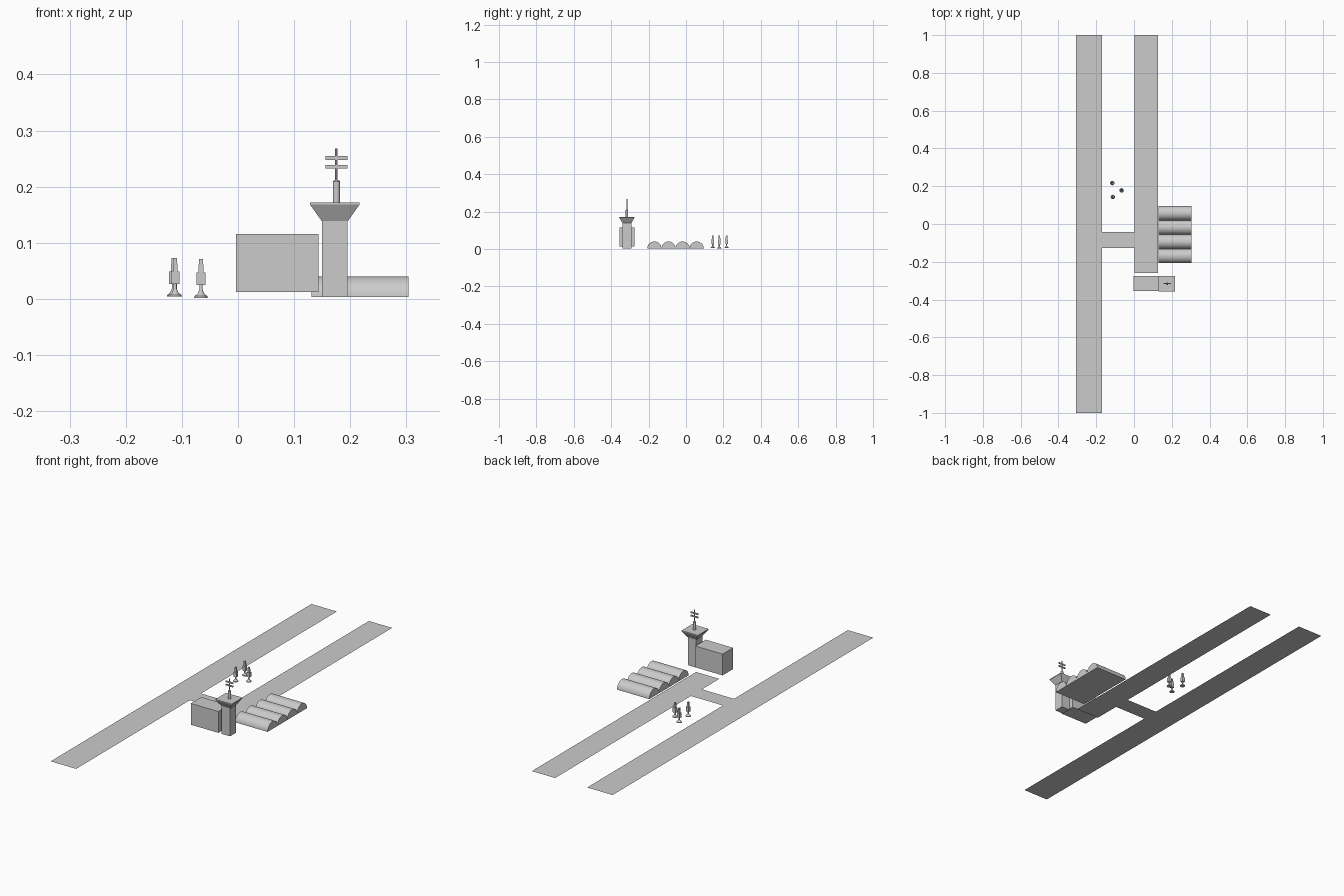
import bpy, bmesh, math

if "Cube" in bpy.data.objects:
    bpy.data.objects.remove(bpy.data.objects["Cube"])


def make(name, verts, faces, smooth=False):
    me = bpy.data.meshes.new(name)
    me.from_pydata(verts, [], faces)
    bm = bmesh.new()
    bm.from_mesh(me)
    if any(len(e.link_faces) > 1 for e in bm.edges):
        bmesh.ops.recalc_face_normals(bm, faces=bm.faces[:])
    bm.to_mesh(me)
    bm.free()
    ob = bpy.data.objects.new(name, me)
    bpy.context.collection.objects.link(ob)
    if smooth:
        bpy.ops.object.select_all(action='DESELECT')
        ob.select_set(True)
        bpy.context.view_layer.objects.active = ob
        bpy.ops.object.shade_smooth_by_angle(angle=math.radians(35))
    return ob


def sheet(name, x0, x1, y0, y1, z=0.0):
    return make(name, [(x0, y0, z), (x1, y0, z), (x1, y1, z), (x0, y1, z)], [(0, 1, 2, 3)])


def stack(name, rings, smooth=False):
    """Skin a list of equal-length vertex rings and cap both ends."""
    n = len(rings[0])
    verts = [v for r in rings for v in r]
    faces = [tuple(range(n))[::-1], tuple(range(n * (len(rings) - 1), n * len(rings)))]
    for k in range(len(rings) - 1):
        for i in range(n):
            j = (i + 1) % n
            faces.append((k * n + i, k * n + j, k * n + n + j, k * n + n + i))
    return make(name, verts, faces, smooth)


def square_stack(name, cx, cy, levels):
    # levels: (half x, half y, z)
    return stack(name, [[(cx + sx * hx, cy + sy * hy, z) for sx, sy in
                         ((-1, -1), (1, -1), (1, 1), (-1, 1))] for hx, hy, z in levels])


def lathe(name, cx, cy, profile, n=12, smooth=False):
    return stack(name, [[(cx + r * math.cos(math.tau * i / n), cy + r * math.sin(math.tau * i / n), z)
                         for i in range(n)] for r, z in profile], smooth)


# Paved strips
sheet("main_runway", -0.306, -0.169, -1, 1)
sheet("parallel_runway", 0.003, 0.128, -0.26, 1)
sheet("taxiway_link", -0.169, 0.003, -0.127, -0.042)

# Row of barrel-roofed hangars
pitch, seg = 0.0755, 24
for k in range(4):
    cy, r = -0.207 + pitch * (k + 0.5), pitch / 2
    stack(f"hangar_{k + 1}",
          [[(x, cy + r * math.cos(math.pi * i / seg), 0.003 + 0.037 * math.sin(math.pi * i / seg))
            for i in range(seg + 1)] for x in (0.131, 0.304)], True)

# Terminal block
square_stack("terminal", 0.070, -0.316, [(0.0735, 0.040, 0.0125), (0.0735, 0.040, 0.116)])

# Control tower with flared cab
tx, ty = 0.1725, -0.316
square_stack("tower_shaft", tx, ty, [(0.0225, 0.0235, 0.003), (0.0225, 0.0235, 0.139)])
square_stack("tower_cab", tx, ty, [(0.0235, 0.024, 0.139), (0.044, 0.041, 0.168), (0.044, 0.041, 0.172)])

# Antenna
ax = 0.1755
lathe("antenna_base", ax, ty, [(0.0065, 0.172), (0.0065, 0.209), (0.004, 0.212)], 12, True)
lathe("antenna_mast", ax, ty, [(0.0022, 0.21), (0.0022, 0.268)], 8, True)
for k, z in enumerate((0.232, 0.248)):
    square_stack(f"antenna_bar_{k + 1}", ax, ty, [(0.0195, 0.0025, z), (0.0195, 0.0025, z + 0.0065)])

# Small standing pieces on flared round feet
for k, (x, y, z) in enumerate(((-0.115, 0.217, 0.004), (-0.066, 0.178, 0.002), (-0.112, 0.143, 0.004))):
    lathe(f"post_foot_{k + 1}", x, y, [(0.012, z), (0.0115, z + 0.003), (0.006, z + 0.007),
                                       (0.003, z + 0.014), (0.0028, z + 0.025)], 12, True)
    square_stack(f"post_body_{k + 1}", x, y, [(0.0078, 0.007, z + 0.023), (0.0078, 0.007, z + 0.045)])
    square_stack(f"post_neck_{k + 1}", x, y, [(0.0042, 0.0055, z + 0.045), (0.0042, 0.005, z + 0.059)])
    square_stack(f"post_head_{k + 1}", x, y, [(0.0036, 0.0045, z + 0.059), (0.0036, 0.004, z + 0.069)])
